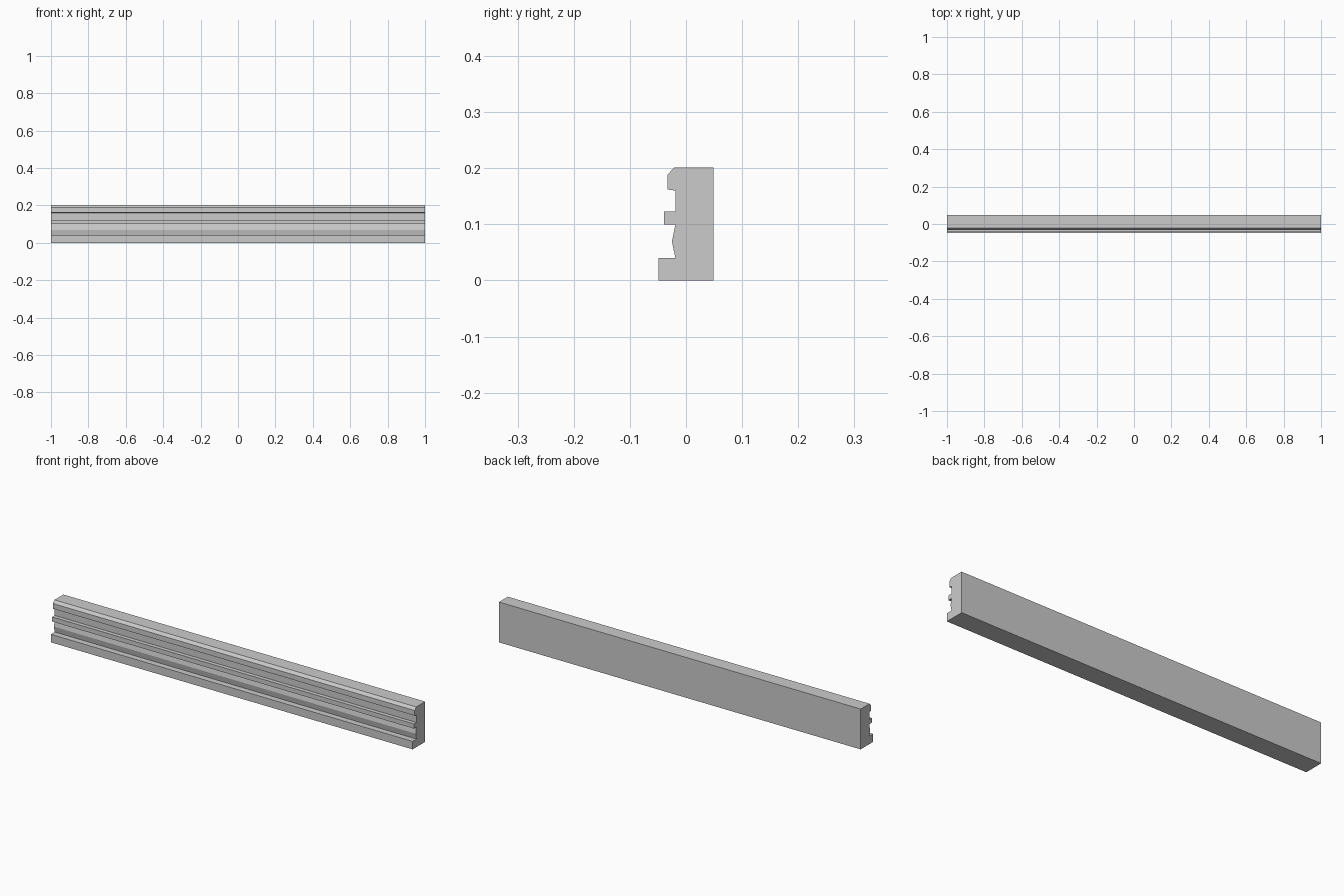
import bpy
import bmesh

cube = bpy.data.objects.get("Cube")
if cube:
    bpy.data.objects.remove(cube, do_unlink=True)

# Plain grey material
grey = bpy.data.materials.new("plain_grey")
grey.use_nodes = True
colour = (0.6, 0.6, 0.6, 1)
grey.diffuse_color = colour
grey.node_tree.nodes["Principled BSDF"].inputs["Base Color"].default_value = colour

HALF_LENGTH = 1.0
BACK, RECESS, FOOT, TOP = 0.049, -0.019, -0.049, 0.2015

# Moulding cross-section as (y, z), from the back bottom edge round the front
profile = [
    (BACK, 0), (FOOT, 0), (FOOT, 0.04), (RECESS, 0.04),        # foot
    (-0.025, 0.069), (RECESS, 0.1),                            # shallow ridge
    (-0.039, 0.1), (-0.039, 0.123), (RECESS, 0.123),           # square band
    (RECESS, 0.16), (-0.033, 0.162), (-0.033, 0.188),          # upper lip
    (-0.021, TOP), (BACK, TOP),                                # chamfer and top
]

# Extrude the cross-section along the length
bm = bmesh.new()
end = bm.faces.new([bm.verts.new((-HALF_LENGTH, y, z)) for y, z in profile])
result = bmesh.ops.extrude_face_region(bm, geom=[end], use_keep_orig=True)
verts = [v for v in result["geom"] if isinstance(v, bmesh.types.BMVert)]
bmesh.ops.translate(bm, verts=verts, vec=(2 * HALF_LENGTH, 0, 0))
bmesh.ops.recalc_face_normals(bm, faces=bm.faces)

mesh = bpy.data.meshes.new("moulding")
bm.to_mesh(mesh)
bm.free()
mesh.materials.append(grey)
moulding = bpy.data.objects.new("moulding", mesh)
bpy.context.collection.objects.link(moulding)
